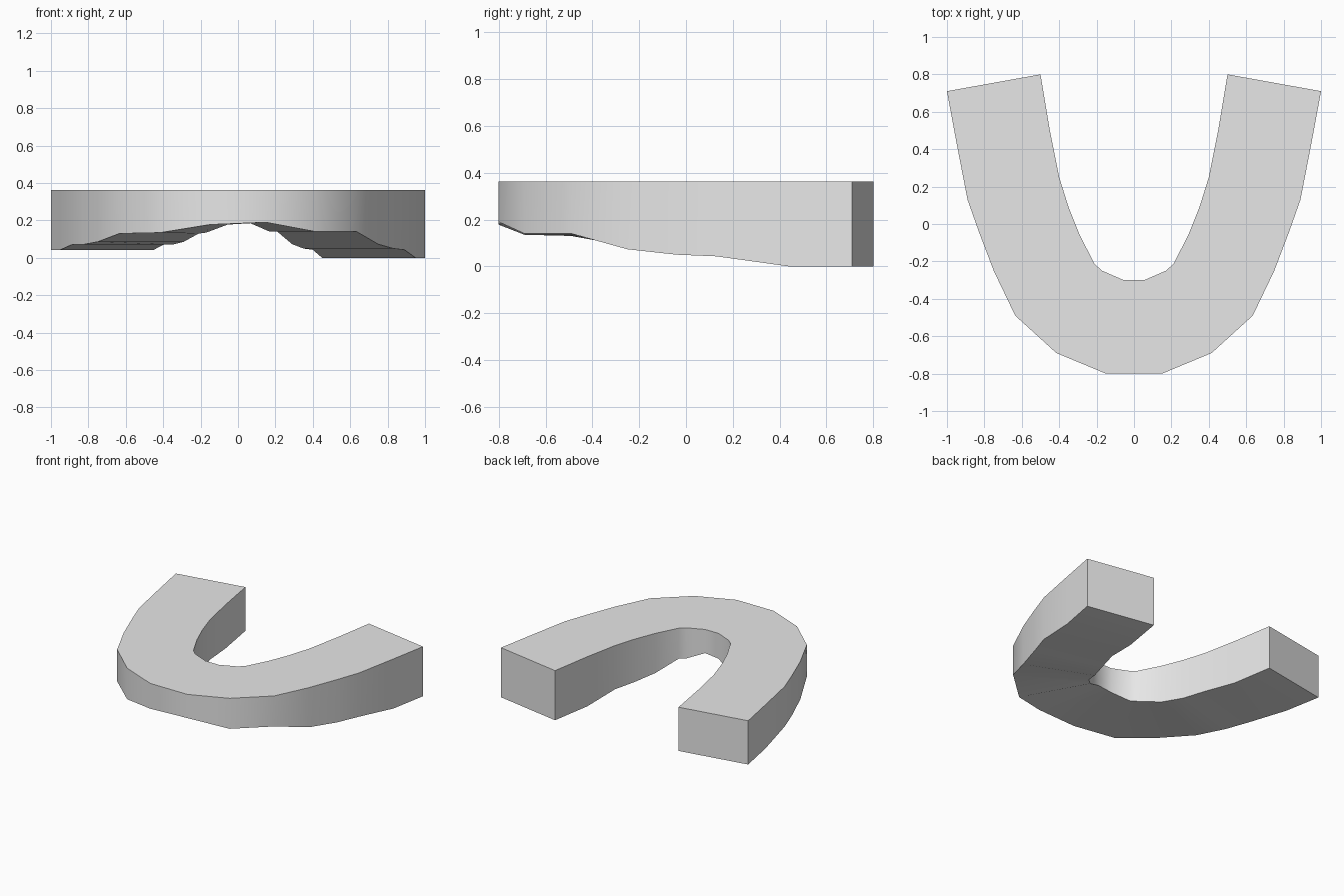
import bpy
import bmesh
import math

cube = bpy.data.objects.get("Cube")
if cube:
    bpy.data.objects.remove(cube, do_unlink=True)

# One flat grey
grey = bpy.data.materials.new("plain_grey")
grey.use_nodes = True
color = (0.8, 0.8, 0.8, 1.0)
grey.diffuse_color = color
grey.node_tree.nodes["Principled BSDF"].inputs["Base Color"].default_value = color

TOP = 0.363
# Half outlines from the front middle to the open end of the arm
outer = [(0.15, -0.80), (0.415, -0.69), (0.635, -0.49), (0.75, -0.25),
         (0.83, -0.04), (0.89, 0.13), (0.95, 0.44), (1.0, 0.71)]
inner = [(0.055, -0.30), (0.17, -0.25), (0.21, -0.215), (0.29, -0.06),
         (0.35, 0.09), (0.40, 0.25), (0.45, 0.50), (0.50, 0.80)]
# Underside heights along each arm
left_under = [0.19, 0.14, 0.14, 0.073, 0.05, 0.043, 0.0, 0.0]
right_under = [0.178, 0.135, 0.13, 0.086, 0.071, 0.07, 0.043, 0.043]


def arm(side, under):
    """Cross-sections of one arm as (outer xy, inner xy, bottom z)."""
    return [((side * o[0], o[1]), (side * i[0], i[1]), z)
            for o, i, z in zip(outer, inner, under)]


stations = arm(-1, right_under)[::-1] + arm(1, left_under)

# Sweep the rectangular section around the horseshoe
bm = bmesh.new()
rings = []
for o, i, z in stations:
    rings.append([bm.verts.new((*p, h)) for p, h in
                  ((o, z), (o, TOP), (i, TOP), (i, z))])
for a, b in zip(rings, rings[1:]):
    for k in (0, 2, 3):
        n = (k + 1) % 4
        bm.faces.new((a[k], a[n], b[n], b[k]))

# Single flat top and the two end caps
bm.faces.new([r[1] for r in rings] + [r[2] for r in reversed(rings)])
bm.faces.new(rings[0])
bm.faces.new(rings[-1])
bmesh.ops.recalc_face_normals(bm, faces=bm.faces)

mesh = bpy.data.meshes.new("curved_bar")
bm.to_mesh(mesh)
bm.free()
mesh.materials.append(grey)
bar = bpy.data.objects.new("curved_bar", mesh)
bpy.context.collection.objects.link(bar)

# Smooth walls with crisp edges
bpy.ops.object.select_all(action='DESELECT')
bar.select_set(True)
bpy.context.view_layer.objects.active = bar
bpy.ops.object.shade_smooth_by_angle(angle=math.radians(35))
